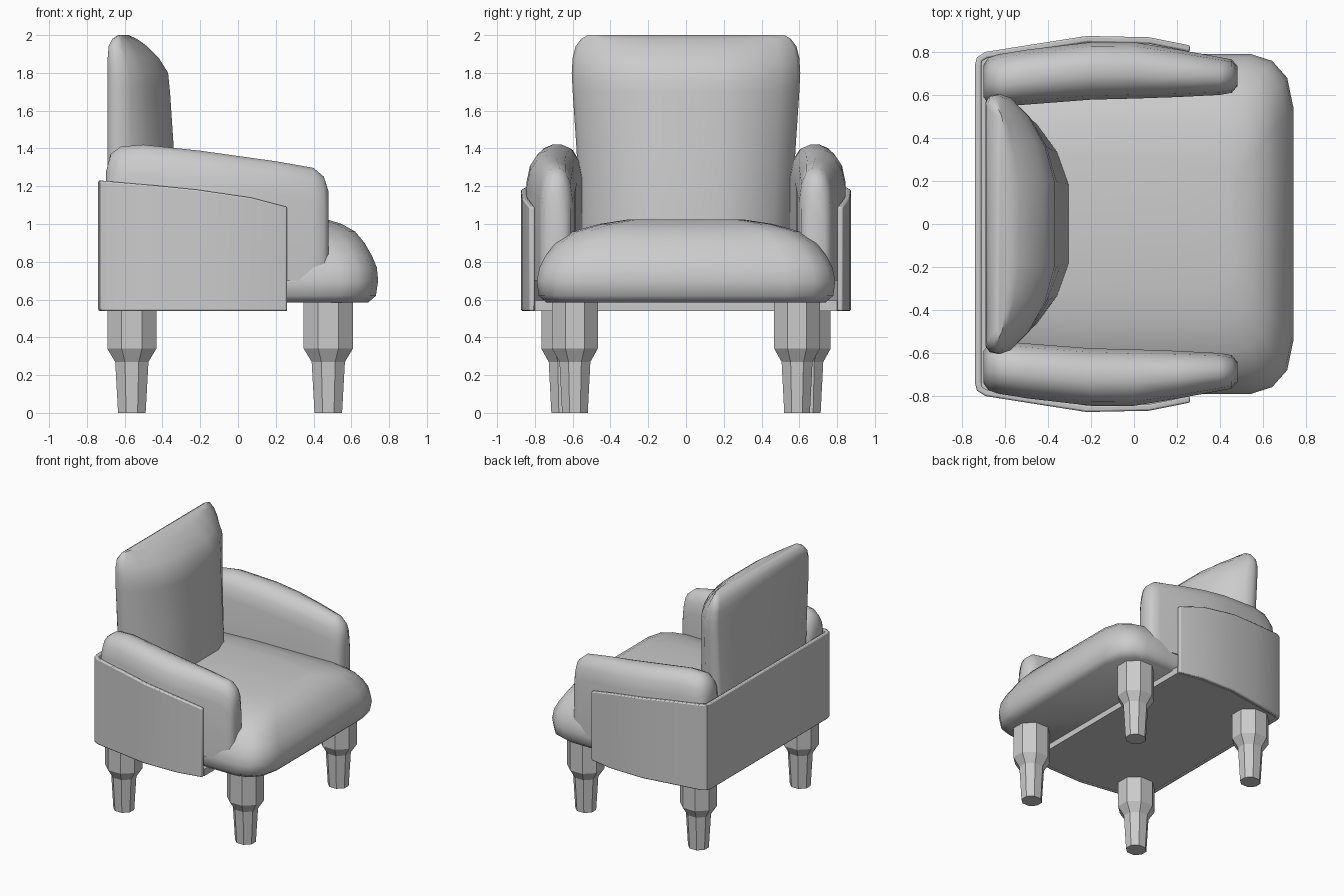
import bpy, bmesh, math
from mathutils import Vector

if "Cube" in bpy.data.objects:
    bpy.data.objects.remove(bpy.data.objects["Cube"])


def loft(name, rings, angle=40, closed=False):
    """Skin a list of equal-length closed rings; cap the ends unless closed."""
    bm = bmesh.new()
    loops = [[bm.verts.new(p) for p in ring] for ring in rings]
    n = len(loops[0])
    pairs = list(zip(loops, loops[1:]))
    for a, b in pairs:
        for i in range(n):
            j = (i + 1) % n
            bm.faces.new((a[i], a[j], b[j], b[i]))
    bm.faces.new(loops[0])
    bm.faces.new(loops[-1])
    bmesh.ops.recalc_face_normals(bm, faces=bm.faces)
    mesh = bpy.data.meshes.new(name)
    bm.to_mesh(mesh)
    bm.free()
    ob = bpy.data.objects.new(name, mesh)
    bpy.context.collection.objects.link(ob)
    if angle:
        bpy.ops.object.select_all(action='DESELECT')
        ob.select_set(True)
        bpy.context.view_layer.objects.active = ob
        bpy.ops.object.shade_smooth_by_angle(angle=math.radians(angle))
    return ob


def mirrored(half):
    """Complete a half outline (y > 0) into a closed symmetric one."""
    return half + [(x, -y) for x, y in reversed(half)]


def interp(table, x):
    for (x0, z0), (x1, z1) in zip(table, table[1:]):
        if x <= x1:
            return z0 + (z1 - z0) * max(0, x - x0) / (x1 - x0)
    return table[-1][1]


# Seat cushion: stacked outlines (z, half width, front x)
seat_rings = []
for z, w, f in [(.585, .74, .69), (.62, .78, .73), (.70, .79, .742), (.77, .775, .735),
                (.83, .745, .71), (.90, .69, .67), (.96, .60, .62),
                (1.0, .46, .55), (1.025, .30, .47)]:
    half = [(-.66, w * .9), (-.6, w * .96), (-.3, w), (f - .37, w), (f - .2, w),
            (f - .1, w * .96), (f - .03, w * .86), (f, w * .68)]
    seat_rings.append([(x, y, z) for x, y in mirrored(half)])
loft("seat_cushion", seat_rings, 50)

# Back cushion: D-shaped sections (z, back x, front x, half width)
section = [(0, .94), (.06, .985), (.2, 1), (.36, .97), (.62, .83), (.86, .60), (1, .33)]
back_rings = []
for z, b, f, w in [(.70, -.69, -.30, .55), (1.03, -.69, -.305, .56), (1.4, -.69, -.34, .58),
                   (1.7, -.69, -.36, .60), (1.8, -.69, -.37, .605), (1.88, -.69, -.42, .60),
                   (1.94, -.685, -.48, .585), (1.98, -.665, -.535, .555), (2.0, -.635, -.58, .52)]:
    back_rings.append([(b + t * (f - b), y * w, z) for t, y in mirrored(section)])
loft("back_cushion", back_rings, 50)

# Padded arms: round-topped sections along x (x, inner y, outer y, top z)
arm = [(-.70, .59, .74, 1.27), (-.675, .56, .775, 1.37), (-.62, .545, .79, 1.41),
       (-.5, .555, .81, 1.42), (-.2, .578, .845, 1.388), (0, .583, .845, 1.36),
       (.2, .59, .812, 1.332), (.40, .60, .775, 1.297), (.455, .61, .765, 1.25),
       (.48, .64, .735, 1.17)]
dome = [(0, -.17), (.07, -.08), (.22, -.02), (.4, 0), (.6, 0), (.78, -.02), (.93, -.08), (1, -.17)]
for side, s in (("left", -1), ("right", 1)):
    rings = []
    for x, yi, yo, zt in arm:
        ring = [(x, s * (yi + u * (yo - yi)), zt + d) for u, d in dome]
        rings.append(ring + [(x, s * yo, .7), (x, s * yi, .7)])
    loft(side + "_arm", rings, 55)

# Wrap-around shell: thin wall following a U-shaped plan, top edge sloping forward
half = [(-.74, .735), (-.73, .775), (-.69, .80), (-.45, .838), (-.22, .874), (.07, .868), (.26, .83)]
path = [Vector(p) for p in [(x, -y) for x, y in reversed(half)] + half]
rim = [(-.74, 1.23), (-.45, 1.205), (-.15, 1.175), (.05, 1.145), (.26, 1.09)]
thick, base = .03, .54
inner, shell_rings = [], []
for i, p in enumerate(path):
    t = (path[min(i + 1, len(path) - 1)] - path[max(i - 1, 0)]).normalized()
    q = p + Vector((t.y, -t.x)) * thick
    if q.length > p.length:
        q = p - Vector((t.y, -t.x)) * thick
    if i in (0, len(path) - 1):
        q.x = p.x
    inner.append(q)
    z = interp(rim, p.x)
    shell_rings.append([(*p, base), (*p, z), (*q, z), (*q, base)])
shell = loft("shell", shell_rings, 40)
bevel = shell.modifiers.new("soft_edges", 'BEVEL')
bevel.width, bevel.segments, bevel.limit_method = .008, 2, 'ANGLE'
bevel.angle_limit = math.radians(50)

# Base panel closing the underside of the shell
loft("base_panel", [[(p.x, p.y, z) for p in inner] for z in (base, .595)], 0)

# Turned octagonal legs (z, half width across flats)
profile = [(0, .073), (.27, .088), (.34, .13), (.60, .13)]
for place, lx, ly in (("front", .478, .588), ("back", -.562, .645)):
    for side, s in (("left", -1), ("right", 1)):
        top = .60 if place == "front" else .56
        rings = []
        for z, r in profile:
            r /= math.cos(math.pi / 8)
            rings.append([(lx + r * math.cos(math.pi * (k + .5) / 4),
                           s * ly + .93 * r * math.sin(math.pi * (k + .5) / 4),
                           min(z, top)) for k in range(8)])
        loft(f"{place}_{side}_leg", rings, 0)
